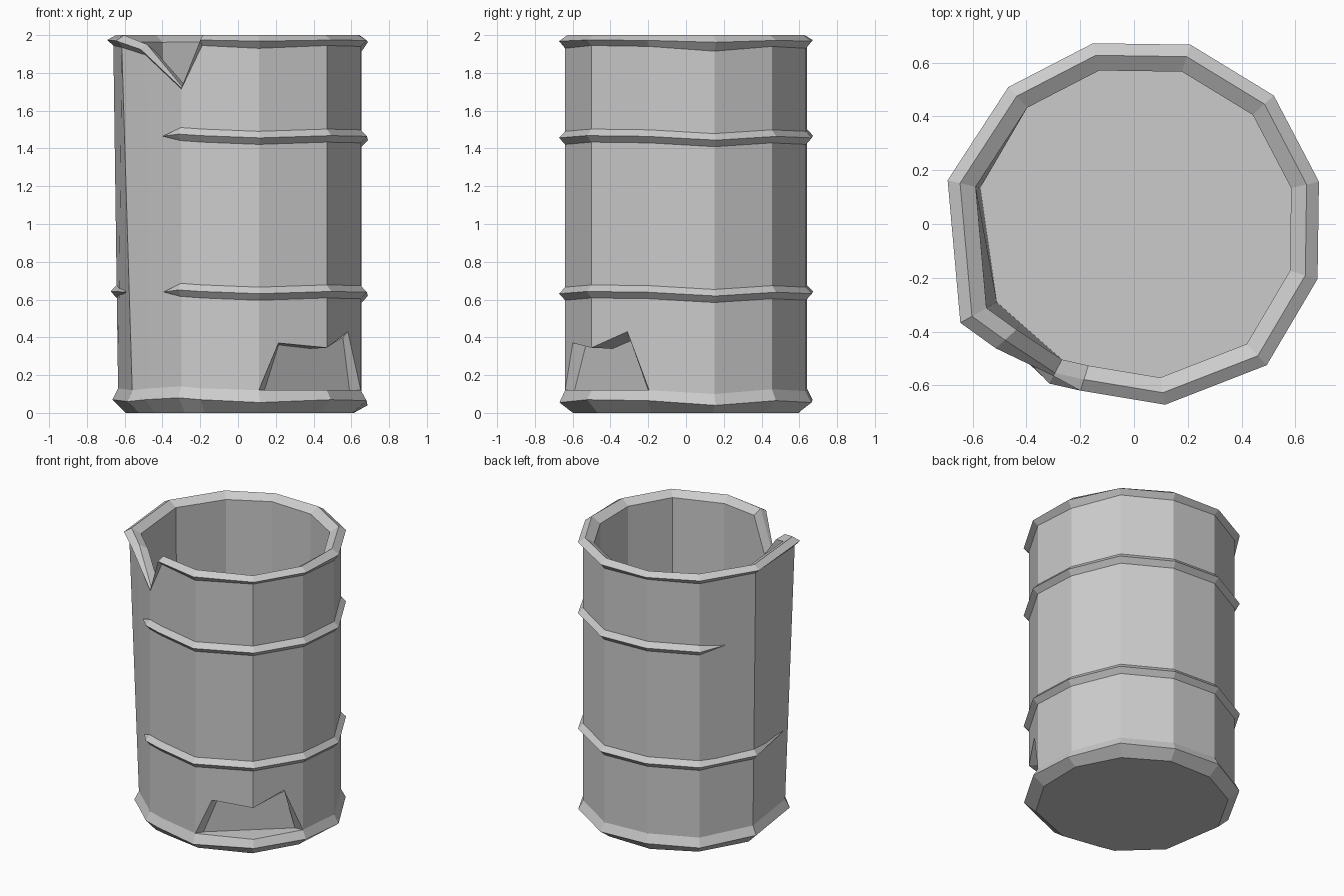
import bpy, bmesh
from mathutils import Vector

if "Cube" in bpy.data.objects:
    bpy.data.objects.remove(bpy.data.objects["Cube"])

# Wall columns, counter-clockwise: bottom x, y, top x, y, rim drop, z wobble
COLS = [
    (.655, .15, .655, .15, 0, -.02), (.495, .455, .495, .455, 0, .005),
    (.20, .635, .20, .635, 0, -.005), (-.145, .64, -.145, .64, 0, .01),
    (-.445, .485, -.445, .485, 0, 0), (-.635, .15, -.66, .155, 0, .01),
    (-.56, -.32, -.615, -.35, 0, .0), (-.47, -.405, -.49, -.44, .05, .01),
    (-.30, -.565, -.30, -.565, .22, .02), (-.19, -.59, -.19, -.59, 0, .01),
    (.11, -.64, .11, -.64, 0, -.005), (.47, -.50, .47, -.50, 0, .01),
    (.65, -.195, .65, -.195, 0, .005)]
N = len(COLS)
NOTCH = 8
DENT = (10, 11, 12)


def wall(i, z, scale=1.0):
    """Point on a wall column at height z."""
    bx, by, tx, ty = COLS[i % N][:4]
    t = min(max((z - .12) / 1.81, 0), 1)
    return Vector(((bx + (tx - bx) * t) * scale, (by + (ty - by) * t) * scale, z))


def finish(name, bm):
    bmesh.ops.recalc_face_normals(bm, faces=bm.faces)
    me = bpy.data.meshes.new(name)
    bm.to_mesh(me)
    bm.free()
    ob = bpy.data.objects.new(name, me)
    bpy.context.collection.objects.link(ob)


# Barrel shell: (scale, z, wobble amount, drops with notch)
ROWS = [(.935, 0, 0, 0), (1.047, .06, 1, 0), (1, .12, 1, 0), (1, 1.935, 1, 1),
        (1.05, 1.97, .4, 1), (.98, 2.0, 0, 1), (.892, 1.962, .3, 1), (.892, .5, 0, 0)]
bm = bmesh.new()
rings = []
for s, z, wob, dr in ROWS:
    ring = []
    for i, c in enumerate(COLS):
        zz = z + c[5] * wob - c[4] * dr
        if z == .12 and i in DENT:
            zz = z
        sc = s
        if dr and i == NOTCH:            # torn rim closes to a thin point
            sc = min(s, 1.0)
            zz = {1.935: 1.715, 1.97: 1.72, 2.0: 1.725, 1.962: 1.72}[z]
        p = wall(i, z, sc)
        p.z = zz
        ring.append(bm.verts.new(p))
    rings.append(ring)
for r in range(len(rings) - 1):
    for i in range(N):
        j = (i + 1) % N
        if r == 2 and i in DENT[:2]:
            continue
        bm.faces.new((rings[r][i], rings[r][j], rings[r + 1][j], rings[r + 1][i]))
bm.faces.new(rings[0])
bm.faces.new(rings[-1])

# Dent low on the front right: opening in two panels and a recessed flat back
a, k, e = (rings[2][i] for i in DENT)
a1, k1, e1 = (rings[3][i] for i in DENT)
b = bm.verts.new(a.co.lerp(k.co, .29) + Vector((0, 0, .25)))
c = bm.verts.new(k.co + Vector((0, 0, .225)))
d = bm.verts.new(e.co.lerp(k.co, .38) + Vector((0, 0, .31)))
p, q, b2, d2 = (bm.verts.new(v) for v in (
    (.14, -.59, .12), (.59, -.20, .12), (.215, -.53, .36), (.555, -.25, .40)))
c2 = bm.verts.new((.39, -.39, .34))
for f in ((a, b, c, k1, a1), (c, d, e, e1, k1), (a, k, e, q, p), (p, q, d2, c2, b2),
          (a, p, b2, b), (b, b2, c2, c), (c, c2, d2, d), (d, d2, q, e)):
    bm.faces.new(f)
finish("barrel_shell", bm)


# Raised hoops, pinched to a point at both ends where the wall is crushed
def hoop(name, z, last_tip, full_end):
    path = list(range(8, N)) + list(range(N, N + full_end + 1))
    bm = bmesh.new()
    secs = []
    for i in path:
        zz = z + COLS[i % N][5] * .8
        secs.append([bm.verts.new(wall(i, zz + dz, s))
                     for dz, s in ((-.036, .998), (0, 1.05), (.036, .998))])
    for s0, s1 in zip(secs, secs[1:]):
        for m in range(3):
            n = (m + 1) % 3
            bm.faces.new((s0[m], s0[n], s1[n], s1[m]))
    start = wall(8, z).lerp(wall(7, z), .5) * 1.015
    start.z = z + .005
    for co, sec in ((start, secs[0]), (last_tip, secs[-1])):
        t = bm.verts.new(co)
        for m in range(3):
            bm.faces.new((sec[m], sec[(m + 1) % 3], t))
    finish(name, bm)


hoop("upper_hoop", 1.46, Vector((-.645, .10, 1.47)), 4)
hoop("lower_hoop", .635, Vector((-.59, -.27, .64)), 5)
